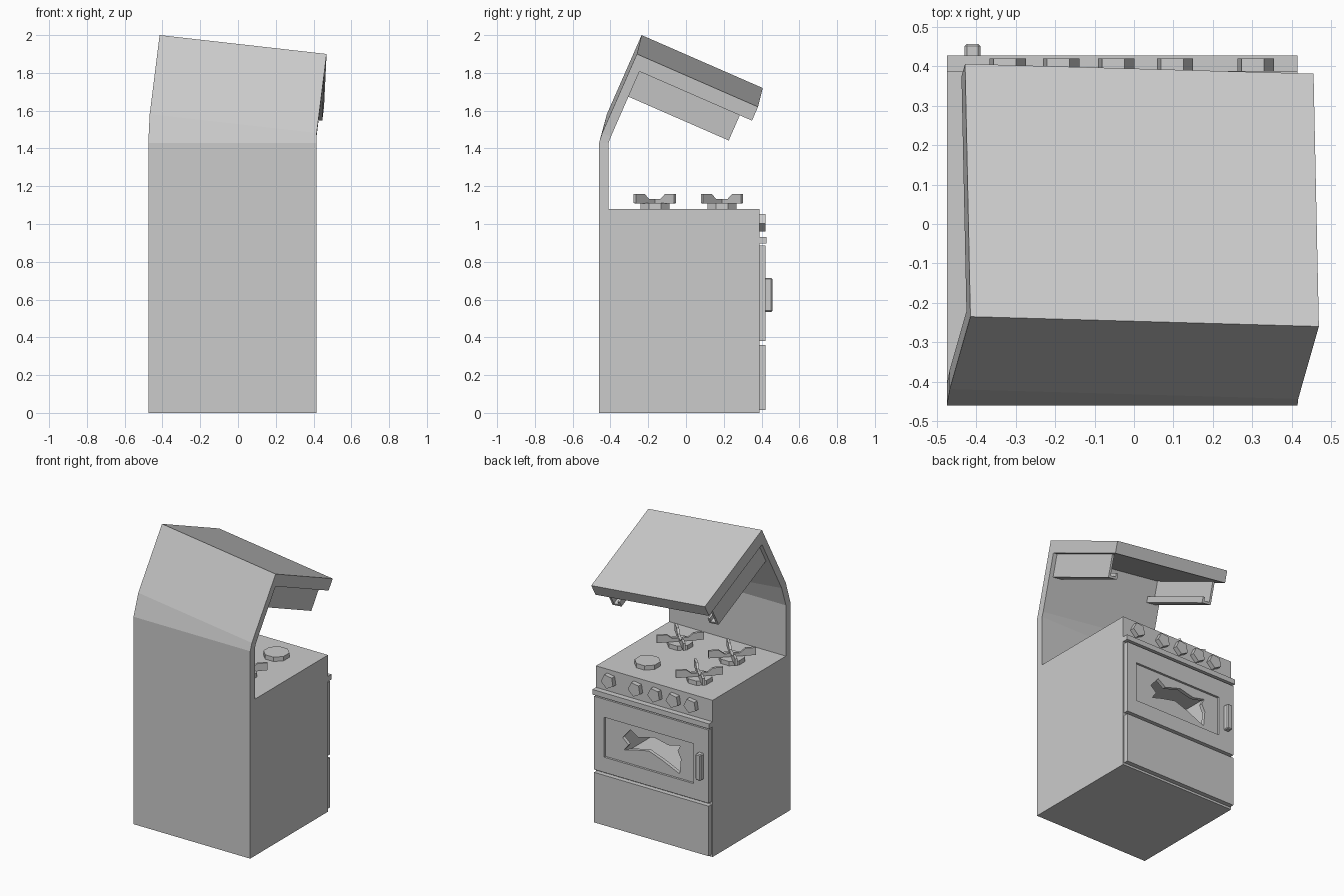
import bpy, bmesh, math
from mathutils import Vector, Matrix

if "Cube" in bpy.data.objects:
    bpy.data.objects.remove(bpy.data.objects["Cube"])


def make(name, verts, faces):
    me = bpy.data.meshes.new(name)
    me.from_pydata([tuple(v) for v in verts], [], faces)
    bm = bmesh.new()
    bm.from_mesh(me)
    bmesh.ops.recalc_face_normals(bm, faces=bm.faces)
    bm.to_mesh(me)
    bm.free()
    ob = bpy.data.objects.new(name, me)
    bpy.context.collection.objects.link(ob)
    return ob


def loft(name, a, b, caps=None):
    """Skin between two matching outlines and cap both ends."""
    n = len(a)
    caps = caps or [list(range(n))]
    faces = [[i, (i + 1) % n, (i + 1) % n + n, i + n] for i in range(n)]
    faces += [c[::-1] for c in caps] + [[i + n for i in c] for c in caps]
    return make(name, list(a) + list(b), faces)


def box(name, x, y, z, frame=None):
    f = frame or Matrix()
    ends = [[f @ Vector((px, py, pz)) for px, py in
             ((x[0], y[0]), (x[1], y[0]), (x[1], y[1]), (x[0], y[1]))] for pz in z]
    return loft(name, *ends)


def cut(target, cutter):
    cutter.hide_render = True
    cutter.hide_set(True)
    m = target.modifiers.new("cut", 'BOOLEAN')
    m.operation = 'DIFFERENCE'
    m.solver = 'EXACT'
    m.object = cutter


# Tilted hood frame: x along its top edge, y along its slope
XL, XR = -0.475, 0.415
origin = Vector((-0.415, -0.235, 2.0))
ex = Vector((0.885, -0.025, -0.10)).normalized()
ez = ex.cross(Vector((-0.01, 0.64, -0.28))).normalized()
ey = ez.cross(ex)
hood = Matrix((ex, ey, ez)).transposed().to_4x4()
hood.translation = origin


# Body, back panel and bent hood as one skin
def outline(x, hx):
    h = [hood @ Vector((hx, y, z)) for y, z in
         ((0, -0.46), (0, 0), (0.70, 0), (0.70, -0.08), (0.05, -0.08), (0.05, -0.46))]
    low = [Vector((x, y, z)) for y, z in
           ((-0.46, 0), (-0.46, 1.43), (-0.41, 1.43), (-0.41, 1.08), (0.388, 1.08), (0.388, 0))]
    return low[:2] + h + low[2:]


caps = [[0, 9, 10, 11], [0, 1, 8, 9], [1, 2, 7, 8], [2, 3, 6, 7], [3, 4, 5, 6]]
body = loft("stove_body", outline(XL, 0), outline(XR, 0.89), caps)
cut(body, box("oven_cavity_cutter", (-0.38, 0.33), (-0.32, 0.45), (0.43, 0.84)))

# Channel rails under the hood
for side, x0, d in (("left", 0.03, 1), ("right", 0.86, -1)):
    prof = [(0, -0.07), (0, -0.23), (0.07, -0.23), (0.07, -0.19),
            (0.055, -0.19), (0.055, -0.215), (0.015, -0.215), (0.015, -0.07)]
    a, b = [[hood @ Vector((x0 + d * u, y, w)) for u, w in prof] for y in (0.045, 0.63)]
    loft(side + "_hood_rail", a, b)

# Oven door with recessed window and jagged hole
door = box("oven_door", (XL + 0.008, XR - 0.008), (0.38, 0.42), (0.38, 0.885))
cut(door, box("window_cutter", (-0.35, 0.33), (0.405, 0.5), (0.485, 0.76)))
jag = [(0.2, 0.65), (0.14, 0.72), (0.08, 0.68), (-0.04, 0.715), (-0.15, 0.69), (-0.24, 0.71),
       (-0.22, 0.67), (-0.245, 0.62), (-0.235, 0.515), (-0.1, 0.575), (0.0, 0.61),
       (0.1, 0.59), (0.19, 0.565), (0.155, 0.61)]
cut(door, loft("broken_glass_cutter", [(x, 0.35, z) for x, z in jag],
               [(x, 0.45, z) for x, z in jag]))

# Drawer, ledge and door handle
box("drawer", (XL + 0.008, XR - 0.008), (0.38, 0.42), (0.015, 0.36))
box("control_ledge", (XL, XR), (0.38, 0.427), (0.897, 0.932))
handle = box("door_handle", (-0.43, -0.39), (0.415, 0.457), (0.535, 0.715))
bev = handle.modifiers.new("bevel", 'BEVEL')
bev.width = 0.006
bev.segments = 1

# Five-sided knobs
for i, x in enumerate((-0.322, -0.187, -0.047, 0.102, 0.307)):
    ang = [math.radians(-10 + 72 * k) for k in range(5)]
    a, b = [[(x + 0.049 * math.cos(t), y, 1.01 + 0.049 * math.sin(t)) for t in ang]
            for y in (0.38, 0.42)]
    loft("knob_%d" % i, a, b)

# Burners: octagonal bases, three of them with diagonal pan supports
arm = [(0, 1.105), (0.15, 1.11), (0.15, 1.16), (0.085, 1.16), (0.05, 1.132), (0, 1.132)]
for x in (-0.235, 0.16):
    for y in (-0.165, 0.19):
        ang = [math.radians(22.5 + 45 * k) for k in range(8)]
        a, b = [[(x + 0.083 * math.cos(t), y + 0.083 * math.sin(t), z) for t in ang]
                for z in (1.07, 1.11)]
        loft("burner_base", a, b)
        if x > 0 and y > 0:
            continue
        for k in range(4):
            rot = Matrix.Translation((x, y, 0)) @ Matrix.Rotation(math.radians(45 + 90 * k), 4, 'Z')
            a, b = [[rot @ Vector((r, w, z)) for r, z in arm] for w in (-0.008, 0.008)]
            loft("pan_support", a, b)
